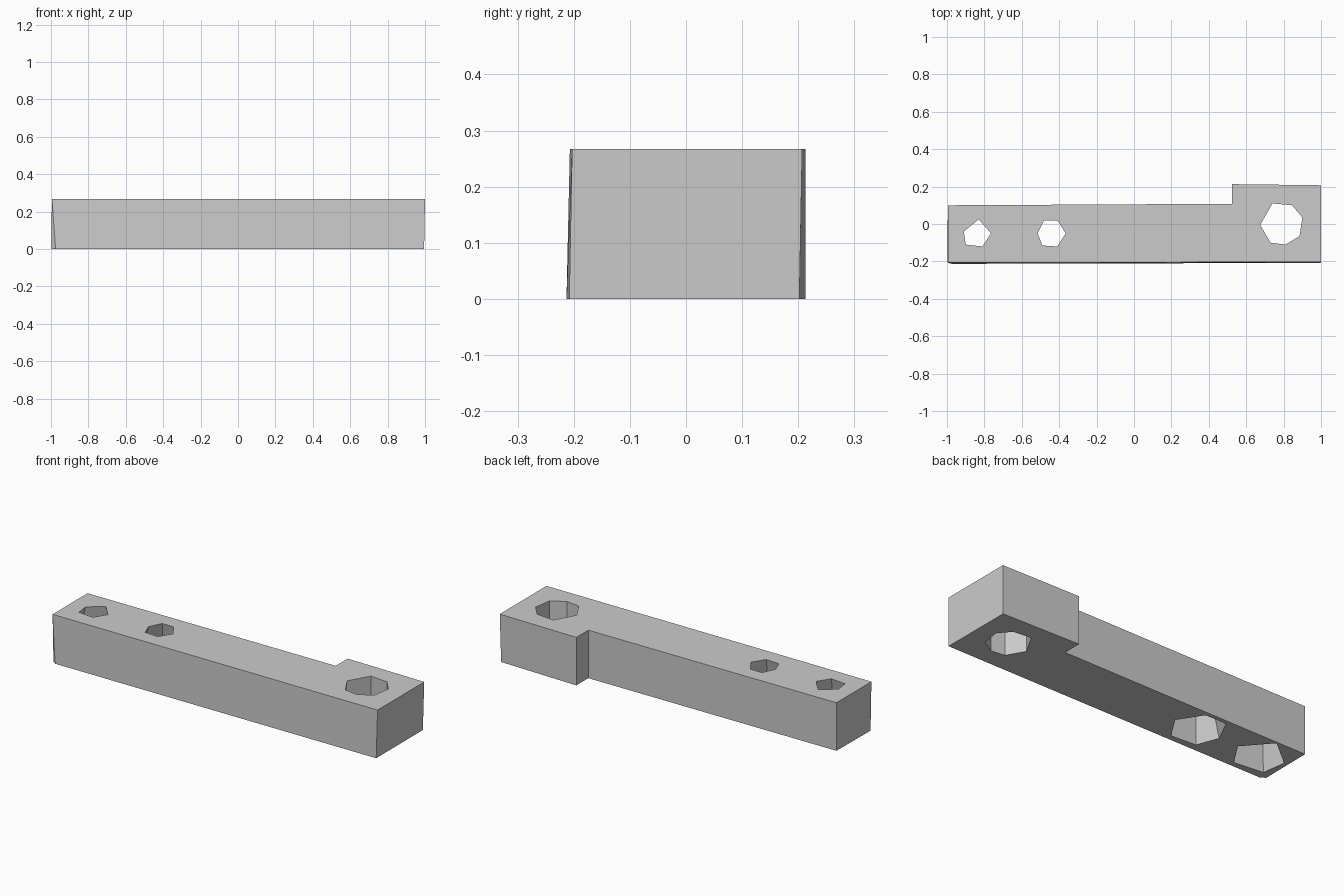
import bpy
import bmesh

HEIGHT = 0.267

cube = bpy.data.objects.get("Cube")
if cube:
    bpy.data.objects.remove(cube, do_unlink=True)

grey = bpy.data.materials.new("plain grey")
grey.use_nodes = True
colour = (0.6, 0.6, 0.6, 1)
grey.diffuse_color = colour
grey.node_tree.nodes["Principled BSDF"].inputs["Base Color"].default_value = colour


def loft(name, bottom, top, z0, z1):
    """Closed solid between two outlines, one corner matched to one corner."""
    bm = bmesh.new()
    low = [bm.verts.new((x, y, z0)) for x, y in bottom]
    high = [bm.verts.new((x, y, z1)) for x, y in top]
    bm.faces.new(low[::-1])
    bm.faces.new(high)
    for i in range(len(low)):
        j = (i + 1) % len(low)
        bm.faces.new((low[i], low[j], high[j], high[i]))
    bmesh.ops.remove_doubles(bm, verts=bm.verts, dist=0.0005)
    bmesh.ops.recalc_face_normals(bm, faces=bm.faces)
    mesh = bpy.data.meshes.new(name)
    bm.to_mesh(mesh)
    bm.free()
    mesh.materials.append(grey)
    obj = bpy.data.objects.new(name, mesh)
    bpy.context.collection.objects.link(obj)
    return obj


def hole(name, centre, rim, flare):
    """Cutter whose rim outline widens by flare from the top to the underside."""
    def ring(scale):
        return [(centre[0] + (x - centre[0]) * scale,
                 centre[1] + (y - centre[1]) * scale) for x, y in rim]
    extra = 0.02
    step = (flare - 1) * extra / HEIGHT
    return loft(name, ring(flare + step), ring(1 - step), -extra, HEIGHT + extra)


# Bar with a wider block at one end and slightly uneven sides
bar = loft(
    "bar",
    [(-0.975, -0.213), (0.995, -0.208), (0.995, 0.202), (0.525, 0.213),
     (0.525, 0.108), (-0.995, 0.1), (-0.998, -0.195)],
    [(-0.995, -0.207), (1.0, -0.203), (1.0, 0.207), (0.525, 0.213),
     (0.525, 0.108), (-0.995, 0.1), (-0.995, -0.207)],
    0, HEIGHT)

# Two flared screw holes and one straight large hole
cutters = [
    hole("end_hole_cutter", (-0.84, -0.05),
         [(-0.91, -0.04), (-0.9, -0.11), (-0.81, -0.12), (-0.765, -0.05),
          (-0.83, 0.025)], 1.9),
    hole("inner_hole_cutter", (-0.44, -0.05),
         [(-0.515, -0.05), (-0.49, -0.115), (-0.41, -0.12), (-0.365, -0.05),
          (-0.41, 0.02), (-0.48, 0.02)], 1.85),
    hole("large_hole_cutter", (0.79, 0),
         [(0.675, -0.005), (0.73, -0.1), (0.81, -0.11), (0.885, -0.065),
          (0.9, 0.035), (0.845, 0.1), (0.74, 0.11)], 1),
]
for cutter in cutters:
    cutter.hide_render = True
    mod = bar.modifiers.new(cutter.name, "BOOLEAN")
    mod.operation = "DIFFERENCE"
    mod.solver = "EXACT"
    mod.object = cutter

# Bake the cuts and drop the cutters
depsgraph = bpy.context.evaluated_depsgraph_get()
cut_mesh = bpy.data.meshes.new_from_object(bar.evaluated_get(depsgraph))
bar.modifiers.clear()
bar.data = cut_mesh
for cutter in cutters:
    bpy.data.objects.remove(cutter, do_unlink=True)
